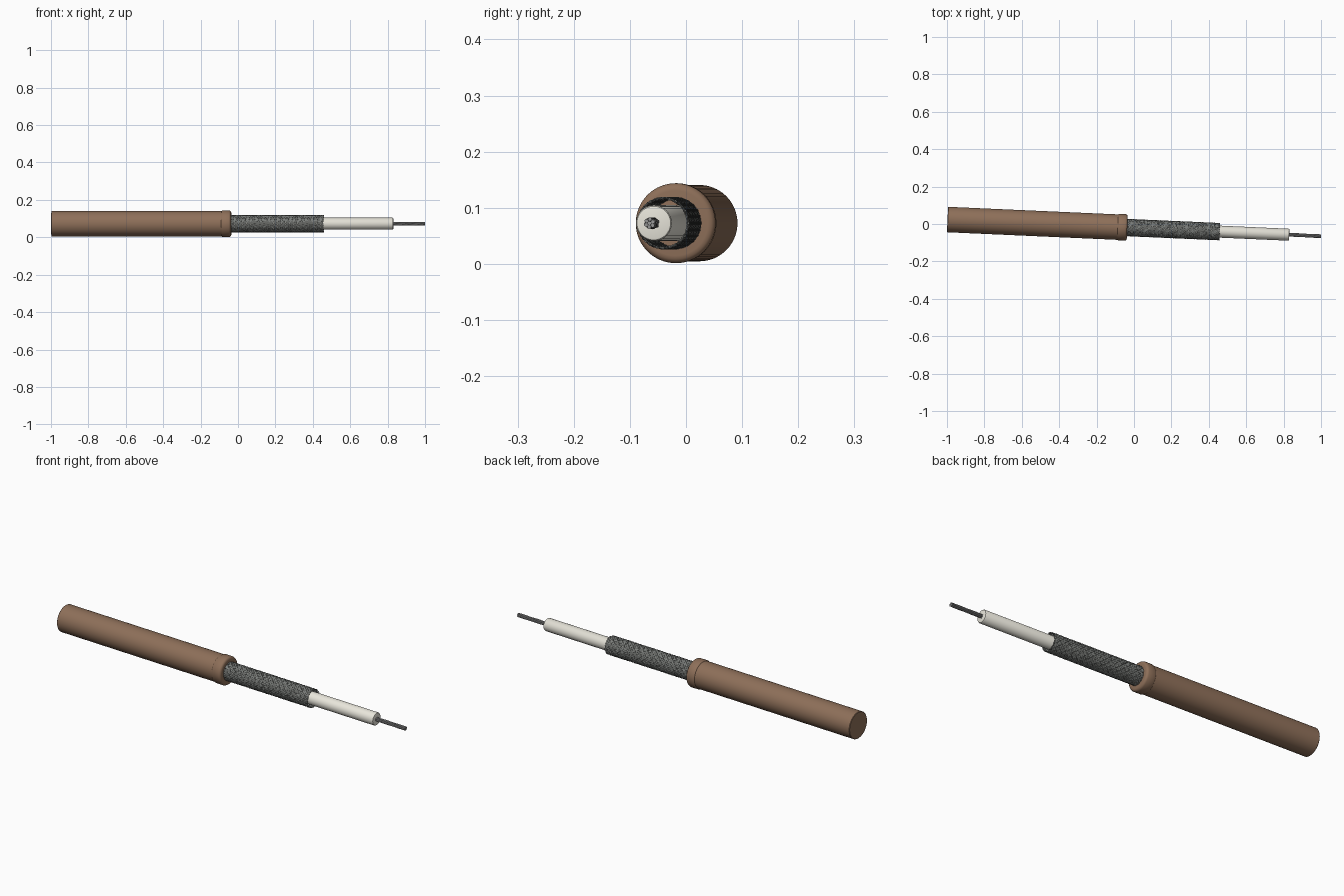
import bpy, math
from mathutils import Matrix, Vector

if "Cube" in bpy.data.objects:
    bpy.data.objects.remove(bpy.data.objects["Cube"])

# Cable axis: slightly turned about z
TILT = -math.atan(0.0445)
PLACE = Matrix.Translation((0, -0.0205, 0.0725)) @ Matrix.Rotation(TILT, 4, 'Z')
COS = math.cos(TILT)


def material(name, rgb):
    m = bpy.data.materials.new(name)
    m.diffuse_color = (*rgb, 1)
    m.use_nodes = True
    m.node_tree.nodes["Principled BSDF"].inputs["Base Color"].default_value = m.diffuse_color
    return m


def add_mesh(name, verts, faces, mat=None, angle=35):
    me = bpy.data.meshes.new(name)
    me.from_pydata([PLACE @ Vector(v) for v in verts], [], faces)
    me.update()
    ob = bpy.data.objects.new(name, me)
    bpy.context.collection.objects.link(ob)
    if mat:
        me.materials.append(mat)
    bpy.ops.object.select_all(action='DESELECT')
    ob.select_set(True)
    bpy.context.view_layer.objects.active = ob
    bpy.ops.object.mode_set(mode='EDIT')
    bpy.ops.mesh.select_all(action='SELECT')
    bpy.ops.mesh.normals_make_consistent(inside=False)
    bpy.ops.object.mode_set(mode='OBJECT')
    bpy.ops.object.shade_smooth_by_angle(angle=math.radians(angle))
    return ob


def lathe(name, profile, mat, n=64):
    """Spin (x, radius) points about the cable axis, capping both ends."""
    verts, faces = [], []
    for x, r in profile:
        for i in range(n):
            a = 2 * math.pi * i / n
            verts.append((x / COS, r * math.cos(a), r * math.sin(a)))
    for k in range(len(profile) - 1):
        for i in range(n):
            j = (i + 1) % n
            faces.append((k*n + i, k*n + j, (k+1)*n + j, (k+1)*n + i))
    faces.append(tuple(range(n)))
    faces.append(tuple(range((len(profile) - 1) * n, len(profile) * n)))
    return add_mesh(name, verts, faces, mat)


def tubes(name, paths, radius, sides, mat, angle=60):
    """Thin round wires swept along lists of points running along x."""
    verts, faces = [], []
    for path in paths:
        base, n = len(verts), len(path)
        for k, p in enumerate(path):
            t = (path[min(k+1, n-1)] - path[max(k-1, 0)]).normalized()
            radial = Vector((0, p.y, p.z))
            if radial.length < 1e-6:
                radial = Vector((0, 0, 1))
            u = (radial - t * radial.dot(t)).normalized()
            w = t.cross(u)
            for i in range(sides):
                a = 2 * math.pi * i / sides
                verts.append(p + radius[0]*math.cos(a)*u + radius[1]*math.sin(a)*w)
        for k in range(n - 1):
            for i in range(sides):
                j = (i + 1) % sides
                o = base + k * sides
                faces.append((o + i, o + j, o + sides + j, o + sides + i))
        faces.append(tuple(range(base, base + sides)))
        faces.append(tuple(range(base + (n-1)*sides, base + n*sides)))
    return add_mesh(name, verts, faces, mat, angle)


def helix(x0, x1, r, phase, turns, steps, wave=0.0, waves=0, wphase=0.0):
    pts = []
    for k in range(steps + 1):
        t = k / steps
        a = phase + turns * 2 * math.pi * t
        rr = r + wave * math.cos(waves * 2 * math.pi * t + wphase)
        pts.append(Vector(((x0 + (x1 - x0) * t) / COS, rr * math.cos(a), rr * math.sin(a))))
    return pts


brown = material("jacket_brown", (0.27, 0.16, 0.10))
white = material("insulation_white", (0.80, 0.78, 0.70))
dark = material("braid_grey", (0.20, 0.21, 0.20))
steel = material("wire_grey", (0.30, 0.30, 0.30))

# Outer jacket and its rounded end collar
lathe("outer_jacket", [(-0.997, 0.066), (-0.995, 0.068), (-0.06, 0.068)], brown)
lathe("jacket_collar", [(-0.088, 0.066), (-0.086, 0.069), (-0.081, 0.0712), (-0.047, 0.0712),
                        (-0.041, 0.069), (-0.037, 0.064), (-0.036, 0.058)], brown)

# Woven shield: two sets of crossing wires going over and under each other
N, TURNS = 24, 1.5
shield = []
for d in (1, -1):
    for i in range(N):
        # each wire meets 2*N*TURNS opposite wires along its length
        shield.append(helix(-0.06, 0.457, 0.0442, 2 * math.pi * i / N, d * TURNS, 144,
                            d * 0.0014, N * TURNS, math.pi * i))
tubes("braided_shield", shield, (0.0014, 0.0036), 6, dark)

# Inner insulation
lathe("inner_insulation", [(-0.06, 0.032), (0.825, 0.032), (0.829, 0.030), (0.83, 0.027)], white)

# Stranded conductor: one centre wire and six twisted around it
core = [helix(0.80, 1.0, 0.0, 0, 0, 24)]
core += [helix(0.80, 1.0, 0.0068, math.pi * i / 3, 0.4, 24) for i in range(6)]
tubes("conductor_strands", core, (0.0035, 0.0035), 10, steel)
